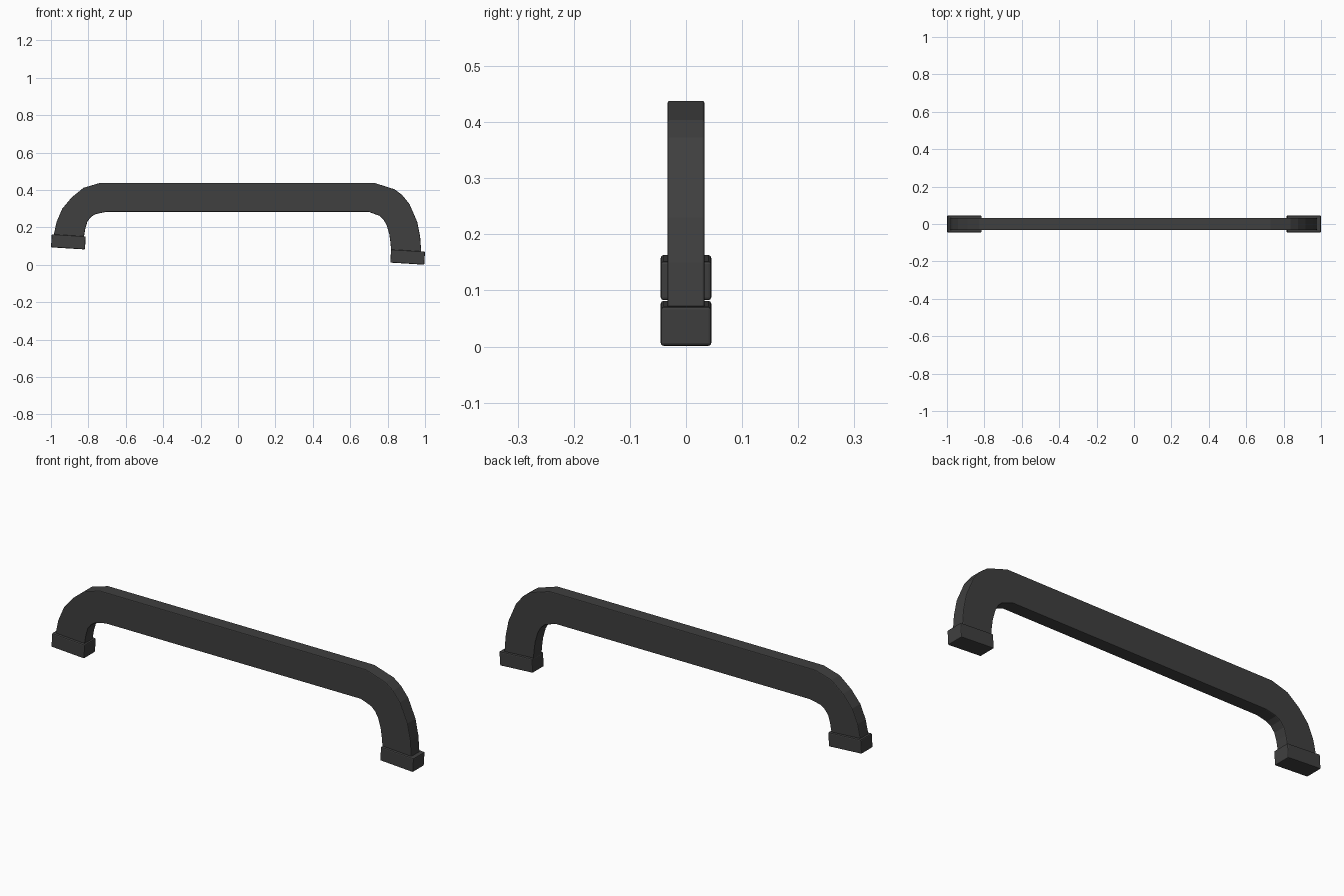
import bpy, bmesh, math

if "Cube" in bpy.data.objects:
    bpy.data.objects.remove(bpy.data.objects["Cube"])

dark = bpy.data.materials.new("dark_metal")
dark.diffuse_color = (0.05, 0.05, 0.05, 1)
dark.use_nodes = True
dark.node_tree.nodes["Principled BSDF"].inputs["Base Color"].default_value = dark.diffuse_color


def finish(bm, name, bevel):
    bmesh.ops.recalc_face_normals(bm, faces=bm.faces)
    mesh = bpy.data.meshes.new(name)
    bm.to_mesh(mesh)
    bm.free()
    obj = bpy.data.objects.new(name, mesh)
    bpy.context.collection.objects.link(obj)
    mesh.materials.append(dark)
    mod = obj.modifiers.new("edge_bevel", 'BEVEL')
    mod.width = bevel
    mod.segments = 2
    mod.limit_method = 'ANGLE'
    mod.angle_limit = math.radians(50)
    return obj


# Handle bar: outer and inner side profiles, left leg to right leg
outer = [(-0.988, 0.13), (-0.985, 0.16), (-0.970, 0.23), (-0.940, 0.30),
         (-0.890, 0.36), (-0.826, 0.412), (-0.738, 0.438),
         (0.730, 0.438), (0.837, 0.404), (0.878, 0.373), (0.917, 0.325),
         (0.958, 0.23), (0.974, 0.15), (0.981, 0.05)]
inner = [(-0.825, 0.13), (-0.823, 0.155), (-0.816, 0.195), (-0.805, 0.232),
         (-0.785, 0.257), (-0.762, 0.271), (-0.707, 0.283),
         (0.700, 0.283), (0.757, 0.262), (0.778, 0.242), (0.795, 0.212),
         (0.809, 0.163), (0.815, 0.12), (0.821, 0.05)]
half = 0.033
bm = bmesh.new()
rings = []
for (ox, oz), (ix, iz) in zip(outer, inner):
    rings.append([bm.verts.new(p) for p in (
        (ox, -half, oz), (ox, half, oz), (ix, half, iz), (ix, -half, iz))])
for a, b in zip(rings, rings[1:]):
    for i in range(4):
        j = (i + 1) % 4
        bm.faces.new((a[i], a[j], b[j], b[i]))
bm.faces.new(rings[0])
bm.faces.new(rings[-1])
finish(bm, "handle_bar", 0.004)

# Mounting feet: slightly tilted collars around the leg ends
for name, x, z in (("left_foot", -0.907, 0.123), ("right_foot", 0.907, 0.0415)):
    bm = bmesh.new()
    bmesh.ops.create_cube(bm, size=1)
    bmesh.ops.scale(bm, vec=(0.182, 0.09, 0.070), verts=bm.verts)
    foot = finish(bm, name, 0.005)
    foot.location = (x, 0, z)
    foot.rotation_euler.y = math.radians(3.5)
